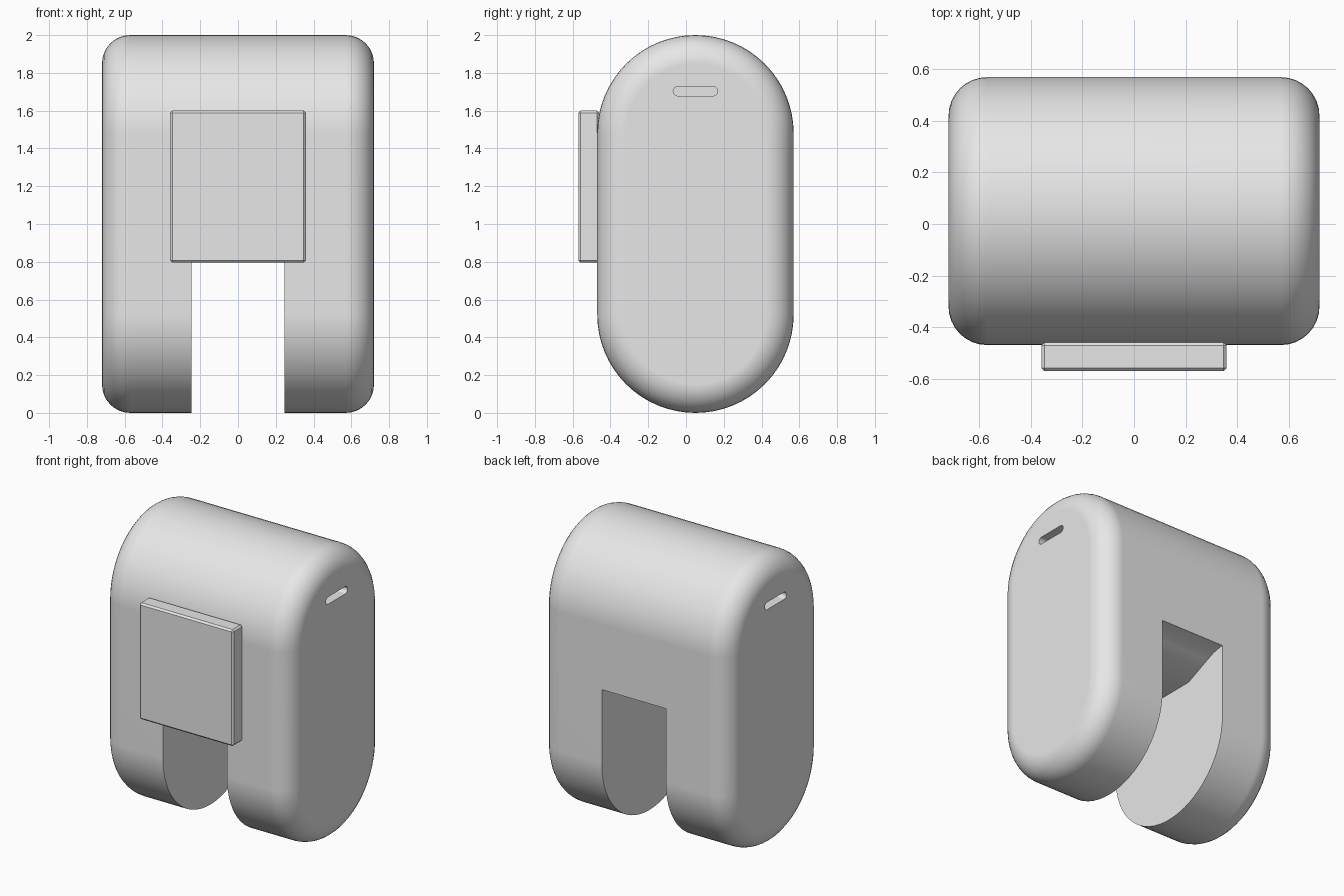
import bpy, bmesh
from math import pi, sin, cos

if "Cube" in bpy.data.objects:
    bpy.data.objects.remove(bpy.data.objects["Cube"])

grey = bpy.data.materials.new("light_grey")
grey.use_nodes = True
grey.diffuse_color = (0.8, 0.8, 0.8, 1)
grey.node_tree.nodes["Principled BSDF"].inputs["Base Color"].default_value = (0.8, 0.8, 0.8, 1)

MID_Y = 0.05


def stadium(radius, straight, steps, upright):
    """Outline of two half circles joined by straight sides, as (y, z) offsets."""
    points = []
    for end in (1, -1):
        for i in range(steps + 1):
            a = pi * i / steps
            u, v = end * radius * cos(a), end * (radius * sin(a) + straight)
            points.append((u, v) if upright else (-v, u))
    return points


def prism(name, outline, x0, x1, y=0, z=0, fillet=0):
    """Extrude a (y, z) outline along x, with optional rounded end rims."""
    bm = bmesh.new()
    cap = bm.faces.new([bm.verts.new((x0, y + u, z + v)) for u, v in outline])
    grown = bmesh.ops.extrude_face_region(bm, geom=[cap], use_keep_orig=True)["geom"]
    moved = [g for g in grown if isinstance(g, bmesh.types.BMVert)]
    bmesh.ops.translate(bm, verts=moved, vec=(x1 - x0, 0, 0))
    bmesh.ops.recalc_face_normals(bm, faces=bm.faces)
    if fillet:
        rims = [e for e in bm.edges if abs(e.verts[0].co.x - e.verts[1].co.x) < 1e-5]
        bmesh.ops.bevel(bm, geom=rims, offset=fillet, segments=8, profile=0.5,
                        affect='EDGES')
    mesh = bpy.data.meshes.new(name)
    bm.to_mesh(mesh)
    bm.free()
    mesh.materials.append(grey)
    obj = bpy.data.objects.new(name, mesh)
    bpy.context.collection.objects.link(obj)
    return obj


def activate(obj):
    bpy.ops.object.select_all(action='DESELECT')
    obj.select_set(True)
    bpy.context.view_layer.objects.active = obj


def cut(obj, cutter):
    mod = obj.modifiers.new("cut", 'BOOLEAN')
    mod.operation = 'DIFFERENCE'
    mod.solver = 'EXACT'
    mod.object = cutter
    activate(obj)
    bpy.ops.object.modifier_apply(modifier=mod.name)
    bpy.data.objects.remove(cutter)


# Rounded body
body = prism("body", stadium(0.52, 0.48, 32, True), -0.72, 0.72, MID_Y, 1.0, fillet=0.15)

# Open channel between the legs, its ceiling dipping to a flat ridge in the middle
half = [(0.7, -0.2), (0.7, 1.035), (0.5, 1.03), (0.43, 1.015), (0.37, 0.99), (0.19, 0.91)]
channel = half + [(-u, v) for u, v in reversed(half)]
cut(body, prism("channel_cutter", channel, -0.245, 0.245, MID_Y))

# Small strap slot near the top of each side
for side in (-1, 1):
    x0, x1 = sorted((side * 0.62, side * 0.8))
    cut(body, prism("slot_cutter", stadium(0.025, 0.093, 8, False), x0, x1, MID_Y, 1.703))

activate(body)
bpy.ops.object.shade_smooth_by_angle(angle=0.5)
normals = body.modifiers.new("even_normals", 'WEIGHTED_NORMAL')
normals.keep_sharp = True

# Square front plate with a narrow chamfer
plate = prism("front_plate", [(-0.57, 0.795), (-0.46, 0.795), (-0.46, 1.6), (-0.57, 1.6)],
              -0.36, 0.36)
chamfer = plate.modifiers.new("chamfer", 'BEVEL')
chamfer.width = 0.012
chamfer.segments = 1
